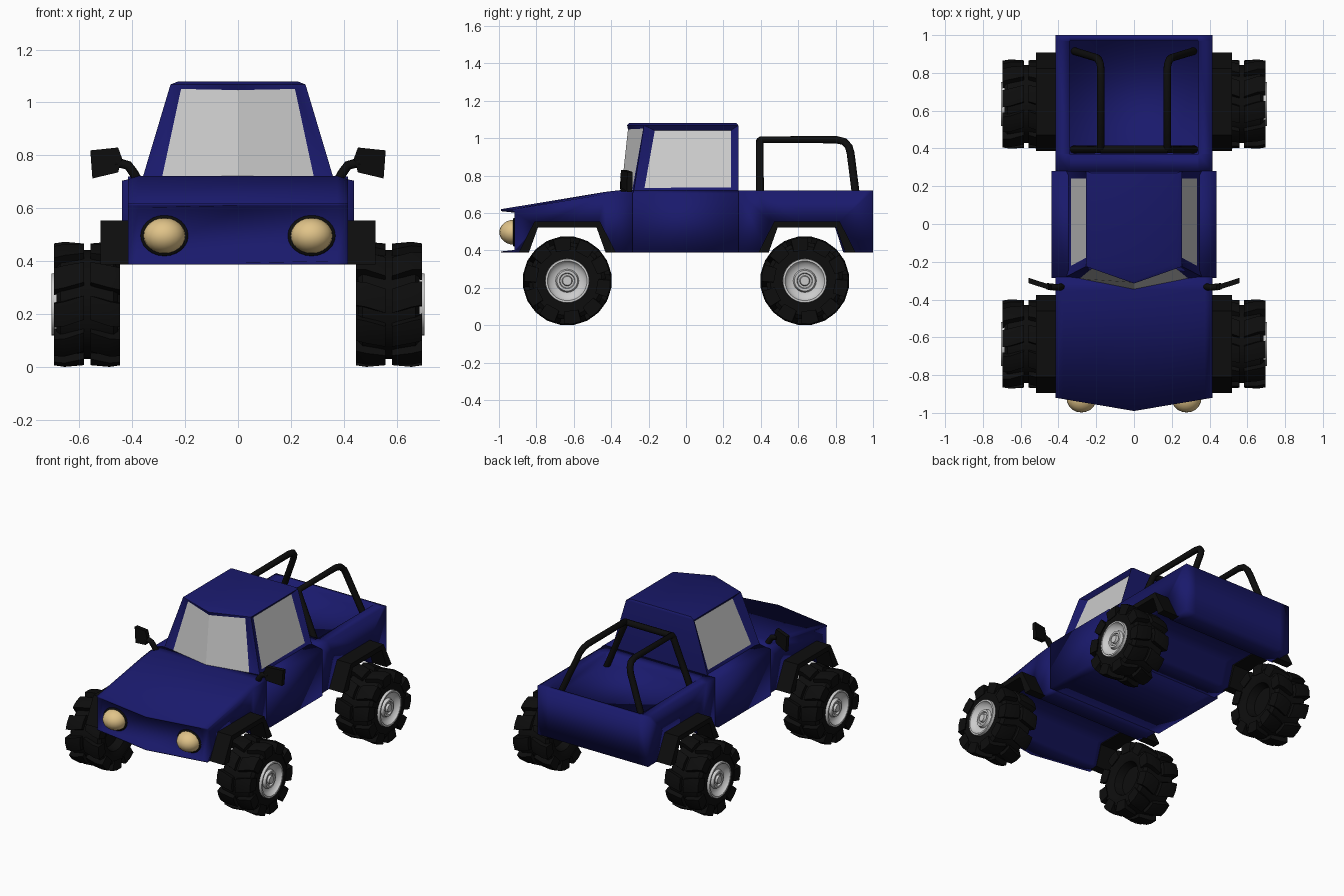
import bpy, bmesh, math

if "Cube" in bpy.data.objects:
    bpy.data.objects.remove(bpy.data.objects["Cube"])

def material(name, rgb):
    m = bpy.data.materials.new(name)
    m.diffuse_color = (*rgb, 1)
    m.use_nodes = True
    m.node_tree.nodes["Principled BSDF"].inputs["Base Color"].default_value = m.diffuse_color
    return m

BLUE = material("body_blue", (0.01, 0.01, 0.15))
BLACK = material("black_rubber", (0.004, 0.004, 0.004))
YELLOW = material("lamp_yellow", (0.75, 0.55, 0.25))

def finish(name, bm, mat=None, angle=30):
    bmesh.ops.remove_doubles(bm, verts=bm.verts, dist=1e-4)
    bmesh.ops.recalc_face_normals(bm, faces=bm.faces)
    me = bpy.data.meshes.new(name)
    bm.to_mesh(me)
    bm.free()
    if mat:
        me.materials.append(mat)
    me.shade_smooth()
    me.set_sharp_from_angle(angle=math.radians(angle))
    ob = bpy.data.objects.new(name, me)
    bpy.context.collection.objects.link(ob)
    return ob

def loops(bm, rings, closed=True, caps=True):
    """Bridge rings of points, optionally capping both ends."""
    rs = [[bm.verts.new(p) for p in r] for r in rings]
    n = len(rs[0])
    for a, b in zip(rs, rs[1:]):
        for i in range(n if closed else n - 1):
            j = (i + 1) % n
            bm.faces.new((a[i], a[j], b[j], b[i]))
    if caps:
        bm.faces.new(rs[0])
        bm.faces.new(rs[-1])

def across(name, xs, profile, mat, angle=30):
    """Loft a side profile across the car; profile(x) gives (y, z) points."""
    bm = bmesh.new()
    loops(bm, [[(x, y, z) for y, z in profile(x)] for x in xs])
    return finish(name, bm, mat, angle)

def tube(name, pts, r, mat):
    cu = bpy.data.curves.new(name, 'CURVE')
    cu.dimensions = '3D'
    cu.bevel_depth, cu.bevel_resolution, cu.use_fill_caps = r, 2, True
    sp = cu.splines.new('POLY')
    sp.points.add(len(pts) - 1)
    for p, c in zip(sp.points, pts):
        p.co = (*c, 1)
    cu.materials.append(mat)
    ob = bpy.data.objects.new(name, cu)
    bpy.context.collection.objects.link(ob)
    return ob

AXLE = 0.635
SOFT = 95   # the body panels are shaded softly across their edges

def notch(yc, s):
    """Wheel arch cut, running in direction s along y."""
    return [(yc + s * u, z) for u, z in ((-.205, .39), (-.16, .53), (.16, .53), (.205, .39))]

# hood with pointed overhanging nose and recessed grille
def hood(x):
    t = abs(x) / .415
    tip = -.99 + .07 * t
    drop = .012 if t > .95 else 0
    return ([(-.28, .388)] + notch(-AXLE, -1) +
            [(tip, .388), (tip, .394), (-.918, .402), (-.918, .602), (tip, .61),
             (tip, .62), (-.43, .713 - drop), (-.35, .722 - drop), (-.28, .722 - drop)])
across("hood", (-.415, -.375, 0, .375, .415), hood, BLUE, SOFT)

# door section, slightly wider than hood and bed
def doors(x):
    top = .705 if abs(x) > .4 else .72
    return [(-.285, .388), (.28, .388), (.28, top), (-.285, top)]
across("door_section", (-.438, -.36, .36, .438), doors, BLUE, SOFT)

# cargo bed with shallow well
def bed(x):
    floor = .65 if abs(x) < .34 else .72
    return ([(.28, .388)] + notch(AXLE, 1) +
            [(1, .388), (1, .72), (.97, .72), (.968, floor), (.372, floor), (.37, .72), (.28, .72)])
across("cargo_bed", (-.415, -.341, -.339, .339, .341, .415), bed, BLUE, SOFT)

# cabin, with windows inset and split off as glass
def ring(w, z, nose, corner, rear):
    return [(0, nose, z), (w, corner, z), (w, rear, z), (-w, rear, z), (-w, corner, z)]
bm = bmesh.new()
loops(bm, [ring(.365, .70, -.357, -.282, .28), ring(.255, 1.068, -.315, -.225, .28),
           ring(.225, 1.08, -.305, -.21, .27)])
bmesh.ops.recalc_face_normals(bm, faces=bm.faces)
walls = [f for f in bm.faces if f.calc_center_median().z < 1 and abs(f.normal.z) < .6]
sides = [f for f in walls if abs(f.normal.x) > .8]
front = [f for f in walls if f.normal.y < -.8]
for faces, depth in ((sides, -.028), (front, -.008)):
    bmesh.ops.inset_region(bm, faces=faces, thickness=.02, depth=depth)
for v in {v for f in sides for v in f.verts}:
    v.co.y += .045 if v.co.y < 0 else -.025
    v.co.z += .03 if v.co.z < .8 else -.005
for v in {v for f in front for v in f.verts}:
    dx = v.co.x * (.17 if v.co.z < .8 else .11)
    v.co.x -= dx
    v.co.y -= abs(dx) * .22
for name, faces in (("side_windows", sides), ("windshield", front)):
    glass = bmesh.new()
    for f in faces:
        glass.faces.new([glass.verts.new(v.co) for v in f.verts])
    finish(name, glass)
bmesh.ops.delete(bm, geom=sides + front, context='FACES')
finish("cabin", bm, BLUE, 45)

# fender flares
arch = [(-.26, .388), (-.175, .555), (.175, .555), (.26, .388),
        (.205, .388), (.157, .522), (-.157, .522), (-.205, .388)]
for s in (-1, 1):
    for yc in (-AXLE, AXLE + .012):
        across("fender_flare", (s * .40, s * .52), lambda x: [(yc + u, z) for u, z in arch], BLACK)

# wheels: turned tire and rim, paired chevron lugs
def lathe(bm, prof, n=32):
    loops(bm, [[(x, r * math.cos(a), r * math.sin(a)) for x, r in prof]
               for a in [2 * math.pi * i / n for i in range(n + 1)]], closed=False, caps=False)

bm = bmesh.new()
lathe(bm, [(-.05, 0), (-.05, .095), (-.10, .112), (-.115, .15), (-.116, .185), (-.10, .206),
           (.10, .206), (.116, .185), (.116, .15), (.115, .113), (.08, .1)])
N = 10
for side in (-1, 1):
    for k in range(N):
        rings = []
        for x, lo, hi, shift in ((.012, .19, .23, .10), (.085, .19, .2365, 0), (.125, .165, .23, -.03)):
            a = 2 * math.pi * (k + .75) / N + shift
            rings.append([(side * x, r * math.cos(a + d), r * math.sin(a + d))
                          for r, d in ((lo, -.23), (hi, -.2), (hi + .002, 0), (hi, .2), (lo, .23))])
        loops(bm, rings)
tire = finish("tire", bm, BLACK)
bm = bmesh.new()
lathe(bm, [(.09, .12), (.134, .117), (.134, .106), (.108, .092), (.104, .062), (.122, .055),
           (.122, .042), (.112, .038), (.112, .028), (.128, .024), (.128, 0)])
rim = finish("rim", bm, None, 60)
for part in (tire, rim):
    for i, (sx, yc) in enumerate(((1, -AXLE), (1, AXLE), (-1, -AXLE), (-1, AXLE))):
        ob = part
        if i:
            ob = bpy.data.objects.new(part.name, part.data)
            bpy.context.collection.objects.link(ob)
        ob.location = (sx * .57, yc, .2375)
        ob.rotation_euler.z = 0 if sx > 0 else math.pi

# headlights with dark surrounds
for s in (-1, 1):
    for name, size, mat in (("headlight", (.08, .078, .067), YELLOW),
                            ("headlight_surround", (.09, .012, .077), BLACK)):
        bm = bmesh.new()
        bmesh.ops.create_uvsphere(bm, u_segments=20, v_segments=12, radius=1)
        bmesh.ops.scale(bm, vec=size, verts=bm.verts)
        ob = finish(name, bm, mat, 60)
        ob.location = (s * .278, -.92, .497)

# wing mirrors on bent stalks
head = [(.558, .819), (.453, .83), (.438, .789), (.453, .736), (.55, .713)]
for s in (-1, 1):
    tube("mirror_stalk", [(s * .375, -.33, .70), (s * .395, -.335, .735),
                          (s * .415, -.335, .762), (s * .46, -.33, .775)], .018, BLACK)
    bm = bmesh.new()
    loops(bm, [[(s * x, -.338 + (x - .44) * .32 + d, z) for x, z in head] for d in (-.013, .015)])
    finish("mirror_head", bm, BLACK)

# roll bars over the bed
for s in (-1, 1):
    tube("roll_bar", [(s * .32, .395, .645), (s * .18, .395, .975), (s * .175, .405, .992),
                      (s * .175, .80, .992), (s * .178, .845, .982), (s * .188, .87, .955),
                      (s * .2, .88, .92), (s * .315, .915, .645)], .021, BLACK)
tube("roll_bar_crossbar", [(-.178, .395, .985), (.178, .395, .985)], .021, BLACK)
